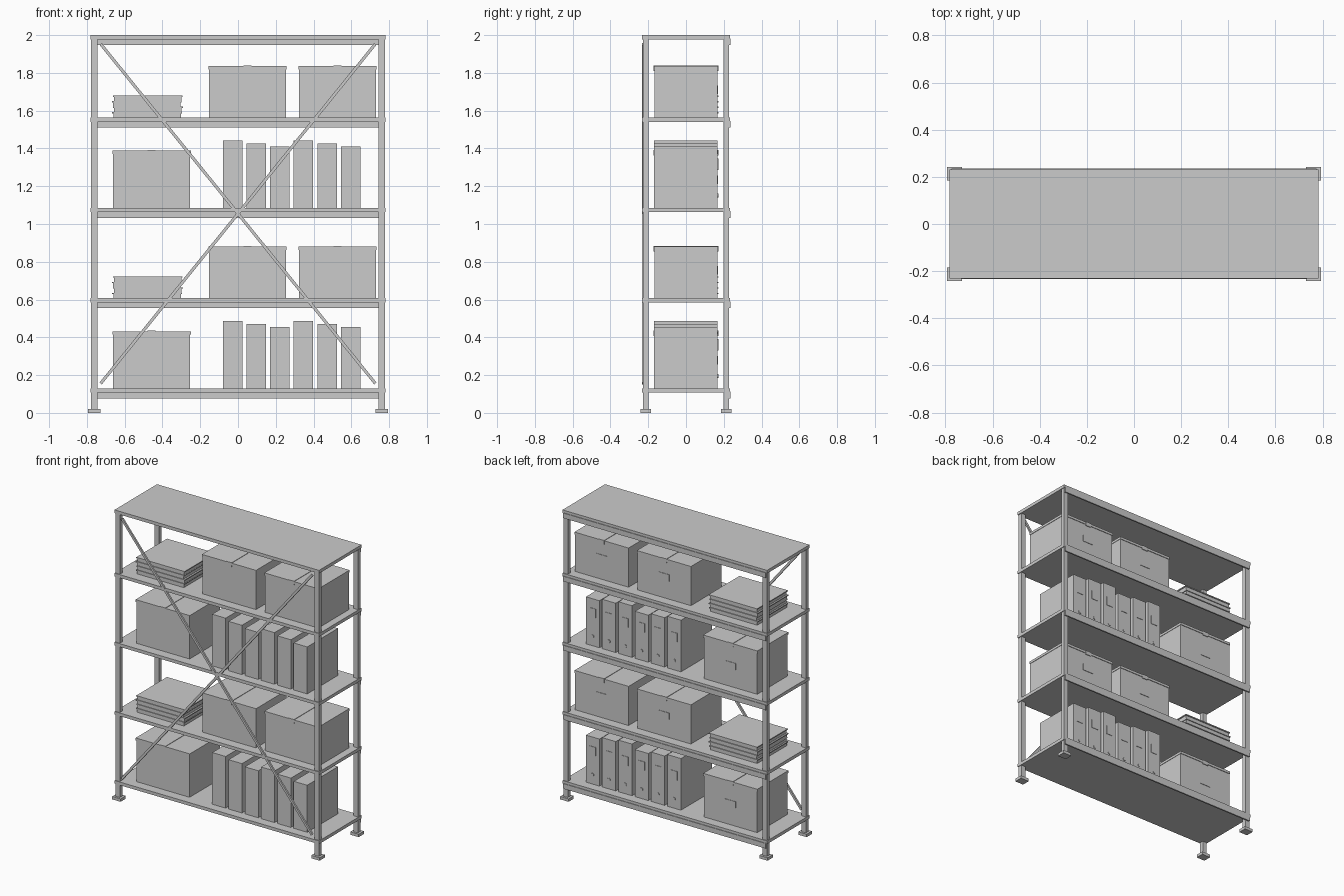
import bpy, math
from mathutils import Vector

if "Cube" in bpy.data.objects:
    bpy.data.objects.remove(bpy.data.objects["Cube"])


def box(name, x0, x1, y0, y1, z0, z1):
    """Axis-aligned box given by its limits."""
    bpy.ops.mesh.primitive_cube_add(size=1, location=((x0 + x1) / 2, (y0 + y1) / 2, (z0 + z1) / 2))
    o = bpy.context.object
    o.name = name
    o.scale = (x1 - x0, y1 - y0, z1 - z0)
    bpy.ops.object.transform_apply(location=False, rotation=False, scale=True)
    return o


def strut(name, a, b, width, depth):
    """Flat bar between two points in the x-z plane."""
    a, b = Vector(a), Vector(b)
    d, m = b - a, (a + b) / 2
    o = box(name, -d.length / 2, d.length / 2, -depth / 2, depth / 2, -width / 2, width / 2)
    o.location = m
    o.rotation_euler = (0, -math.atan2(d.z, d.x), 0)
    return o


def carton(x0, x1, z, h):
    """Storage carton with lid, tape and a label on the +y side."""
    c, top = (x0 + x1) / 2, z + h
    box("carton_body", x0 + .003, x1 - .003, -.167, .166, z, top - .017)
    box("carton_lid", x0, x1, -.17, .17, top - .017, top)
    box("carton_tape", c - .021, c + .021, -.171, .171, top - .025, top + .003)
    box("carton_label", c - .04, c + .04, .16, .169, z + .125, z + .17)


def binder(x, z, h):
    """Upright binder with spine label and finger ring on the +y side."""
    box("binder", x, x + .103, -.169, .168, z, z + h)
    box("binder_label", x + .027, x + .076, .16, .171, z + .2, z + .26)
    bpy.ops.mesh.primitive_cylinder_add(vertices=16, radius=.011, depth=.008,
                                        location=(x + .0515, .168, z + .065),
                                        rotation=(math.pi / 2, 0, 0))
    bpy.context.object.name = "binder_ring"


def stack(z):
    """Four flat folders with overhanging covers."""
    for i, s in enumerate((0, .004, -.002, .003)):
        b = z + i * .029
        box("folder_body", -.66 + s, -.302 + s, -.16, .165, b, b + .025)
        box("folder_cover", -.666 + s, -.296 + s, -.165, .171, b + .022, b + .029)


# posts and feet
for sx in (-1, 1):
    for sy in (-1, 1):
        x, y = sx * .761, sy * .213
        box("post", x - .016, x + .016, y - .014, y + .014, .01, 1.985)
        box("foot", x - .032, x + .032, y - .028, y + .028, 0, .02)

# shelves, each with a lip along the +y edge
tops = (.13, .607, 1.086, 1.563, 2.0)
for z in tops:
    box("shelf", -.782, .782, -.232, .232, z - .022, z)
    box("shelf_lip", -.775, .775, .226, .236, z - .053, z - .018)

# diagonal braces
for s in (-1, 1):
    strut("brace", (-.727 * s, -.227, 1.953), (.727 * s, -.227, .156), .016, .012)

# contents, alternating between two arrangements
for z in (tops[0], tops[2]):
    carton(-.664, -.25, z, .302)
    for i in range(6):
        binder(-.079 + i * .1247, z, .357 - .016 * (i % 3))
for z in (tops[1], tops[3]):
    stack(z)
    carton(-.157, .257, z, .273)
    carton(.32, .734, z, .273)
